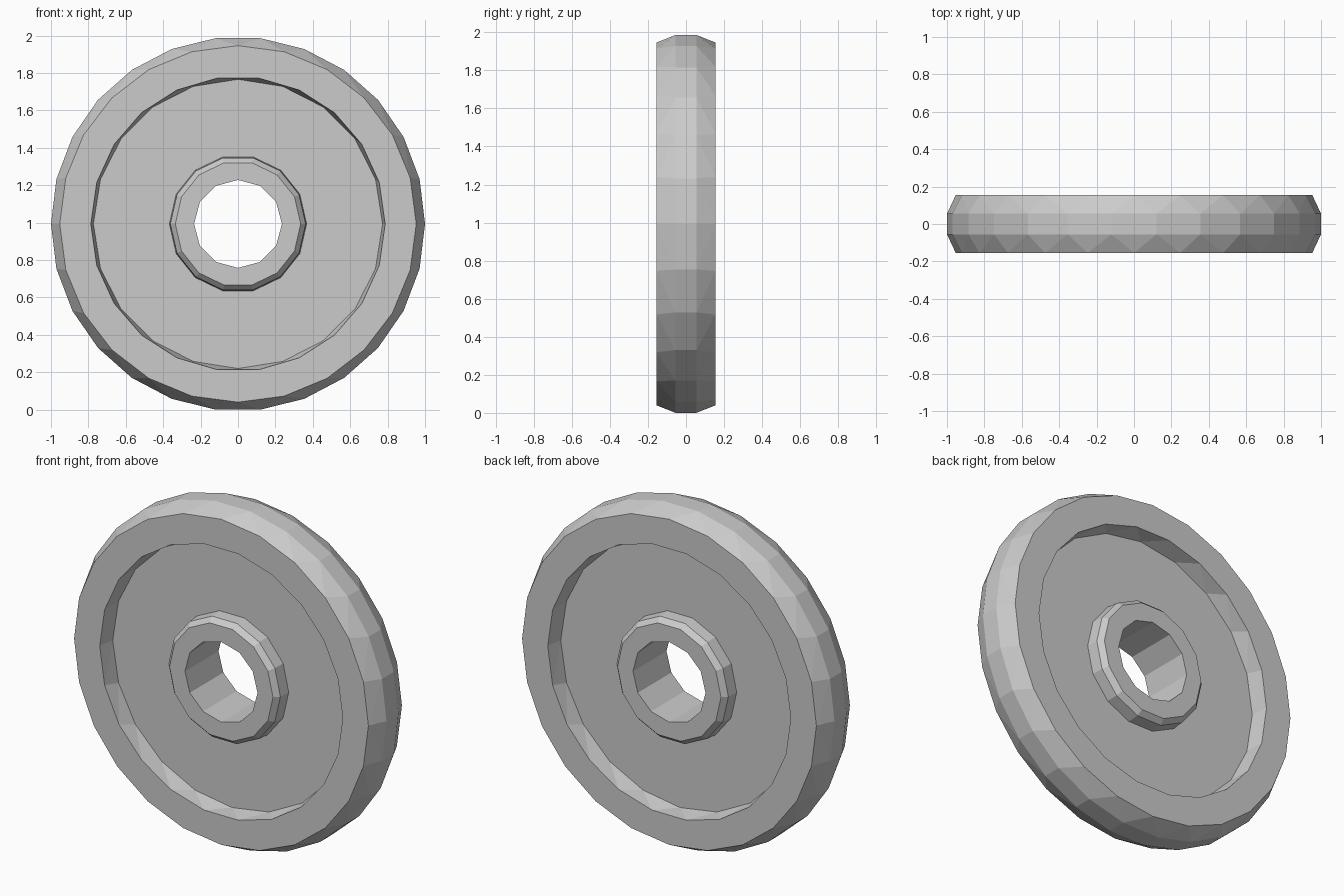
import bpy, bmesh
from math import sin, cos, tau, pi

if "Cube" in bpy.data.objects:
    bpy.data.objects.remove(bpy.data.objects["Cube"])

CENTRE_Z = 0.993


def ring(bm, sides, radius, y):
    """Circle of vertices around the y axis."""
    return [bm.verts.new((radius * cos(tau * i / sides), y,
                          CENTRE_Z + radius * sin(tau * i / sides)))
            for i in range(sides)]


def stitch(bm, a, b):
    """Join two rings, with quads if the counts match, else triangles."""
    n, m = len(a), len(b)
    if n == m:
        for i in range(n):
            j = (i + 1) % n
            bm.faces.new((a[i], a[j], b[j], b[i]))
        return
    i = j = 0
    while i < n or j < m:
        if j == m or (i < n and (i + 0.5) / n <= (j + 0.5) / m):
            bm.faces.new((a[i % n], a[(i + 1) % n], b[j % m]))
            i += 1
        else:
            bm.faces.new((a[i % n], b[(j + 1) % m], b[j % m]))
            j += 1


# Front half profile from bore to tread: (sides, radius, y)
half = [
    (12, 0.235, -0.155),   # bore edge
    (14, 0.335, -0.155),   # hub face
    (14, 0.362, -0.125),   # hub bevel
    (14, 0.367, -0.055),   # hub base
    (20, 0.773, -0.055),   # recessed web
    (22, 0.787, -0.155),   # rim lip
    (24, 0.953, -0.155),   # rim face
    (26, 1.0, -0.055),     # tread
]
# Mirror the profile to the back and close it through the bore
profile = half + [(s, r, -y) for s, r, y in reversed(half)]

bm = bmesh.new()
rings = [ring(bm, *p) for p in profile]
for k in range(len(rings)):
    stitch(bm, rings[k], rings[(k + 1) % len(rings)])
bmesh.ops.recalc_face_normals(bm, faces=bm.faces)
# Merge the flat triangles into clean planar faces
bmesh.ops.dissolve_limit(bm, angle_limit=pi / 720, verts=[], edges=bm.edges)

mesh = bpy.data.meshes.new("weight_plate")
bm.to_mesh(mesh)
bm.free()
plate = bpy.data.objects.new("weight_plate", mesh)
bpy.context.collection.objects.link(plate)
